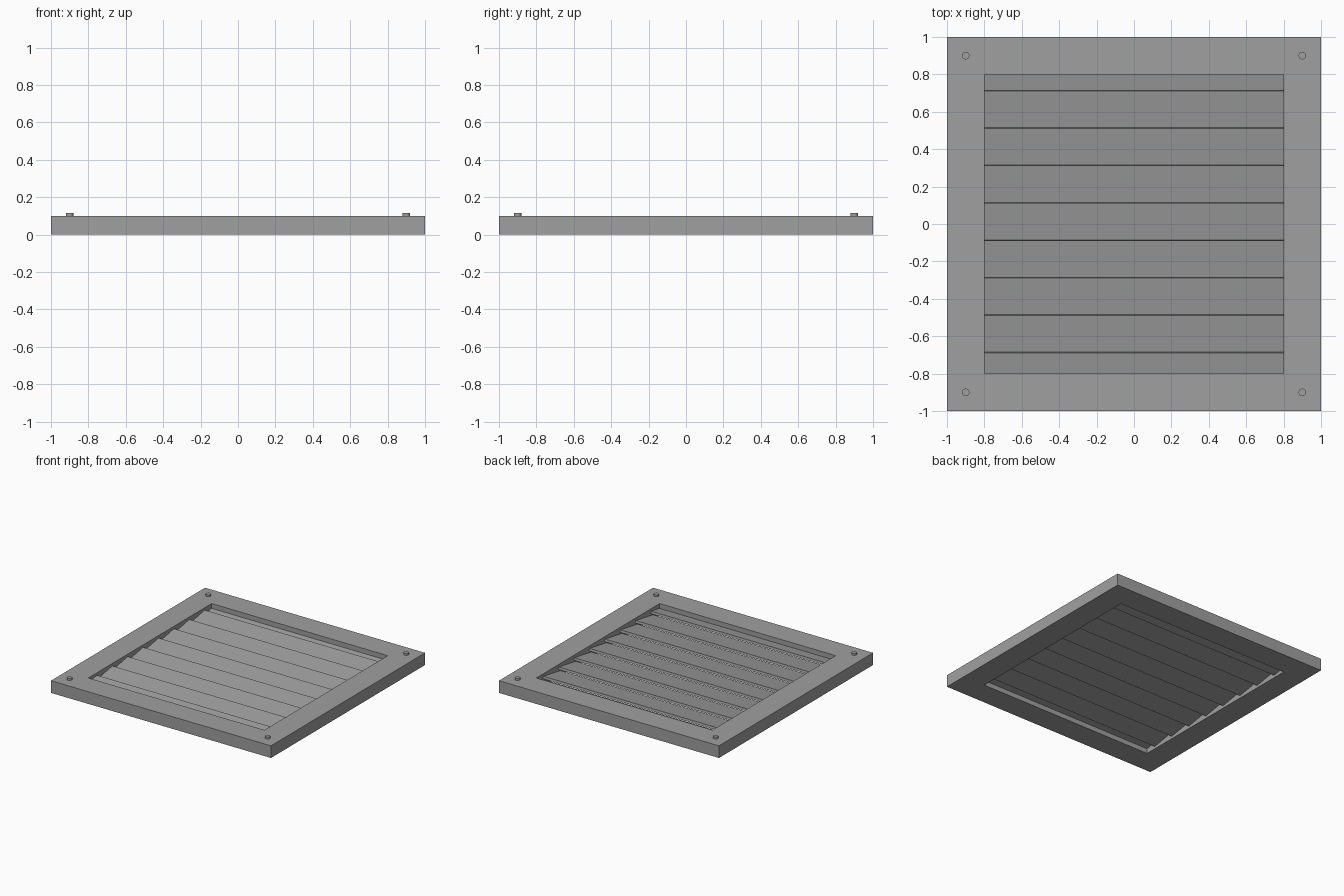
import bpy, bmesh, math
from mathutils import Matrix

cube = bpy.data.objects.get("Cube")
if cube:
    bpy.data.objects.remove(cube, do_unlink=True)

# Single metal colour
grey = bpy.data.materials.new("metal_grey")
grey.use_nodes = True
grey.diffuse_color = (0.35, 0.35, 0.35, 1)
grey.node_tree.nodes["Principled BSDF"].inputs["Base Color"].default_value = grey.diffuse_color

OUTER, INNER, HEIGHT = 1.0, 0.8, 0.1
SLAT_COUNT, PITCH, TILT = 9, 0.2, math.radians(10)


def make_object(name, bm):
    bmesh.ops.recalc_face_normals(bm, faces=bm.faces)
    mesh = bpy.data.meshes.new(name)
    bm.to_mesh(mesh)
    bm.free()
    mesh.materials.append(grey)
    obj = bpy.data.objects.new(name, mesh)
    bpy.context.collection.objects.link(obj)
    return obj


# Square frame: a slab with a square opening
bm = bmesh.new()
corners = [(-1, -1), (1, -1), (1, 1), (-1, 1)]
rings = [[bm.verts.new((x * r, y * r, z)) for x, y in corners]
         for r, z in ((OUTER, 0), (OUTER, HEIGHT), (INNER, HEIGHT), (INNER, 0))]
for k in range(4):
    a, b = rings[k], rings[(k + 1) % 4]
    for i in range(4):
        j = (i + 1) % 4
        bm.faces.new((a[i], a[j], b[j], b[i]))
make_object("frame", bm)

# Overlapping louvre slats, rising towards the back
for n in range(SLAT_COUNT):
    y = (n - (SLAT_COUNT - 1) / 2) * PITCH
    bm = bmesh.new()
    bmesh.ops.create_cube(bm, size=1, matrix=(
        Matrix.Translation((0, y, HEIGHT / 2))
        @ Matrix.Rotation(TILT, 4, 'X')
        @ Matrix.Diagonal((2 * INNER, 0.23, 0.02, 1))))
    make_object(f"slat_{n + 1}", bm)

# Screw heads in the corners
for n, (x, y) in enumerate(corners):
    bm = bmesh.new()
    bmesh.ops.create_cone(bm, cap_ends=True, segments=32, radius1=0.02, radius2=0.02,
                          depth=0.03, matrix=Matrix.Translation((x * 0.9, y * 0.9, HEIGHT)))
    screw = make_object(f"screw_{n + 1}", bm)
    bpy.ops.object.select_all(action='DESELECT')
    screw.select_set(True)
    bpy.context.view_layer.objects.active = screw
    bpy.ops.object.shade_smooth_by_angle()
